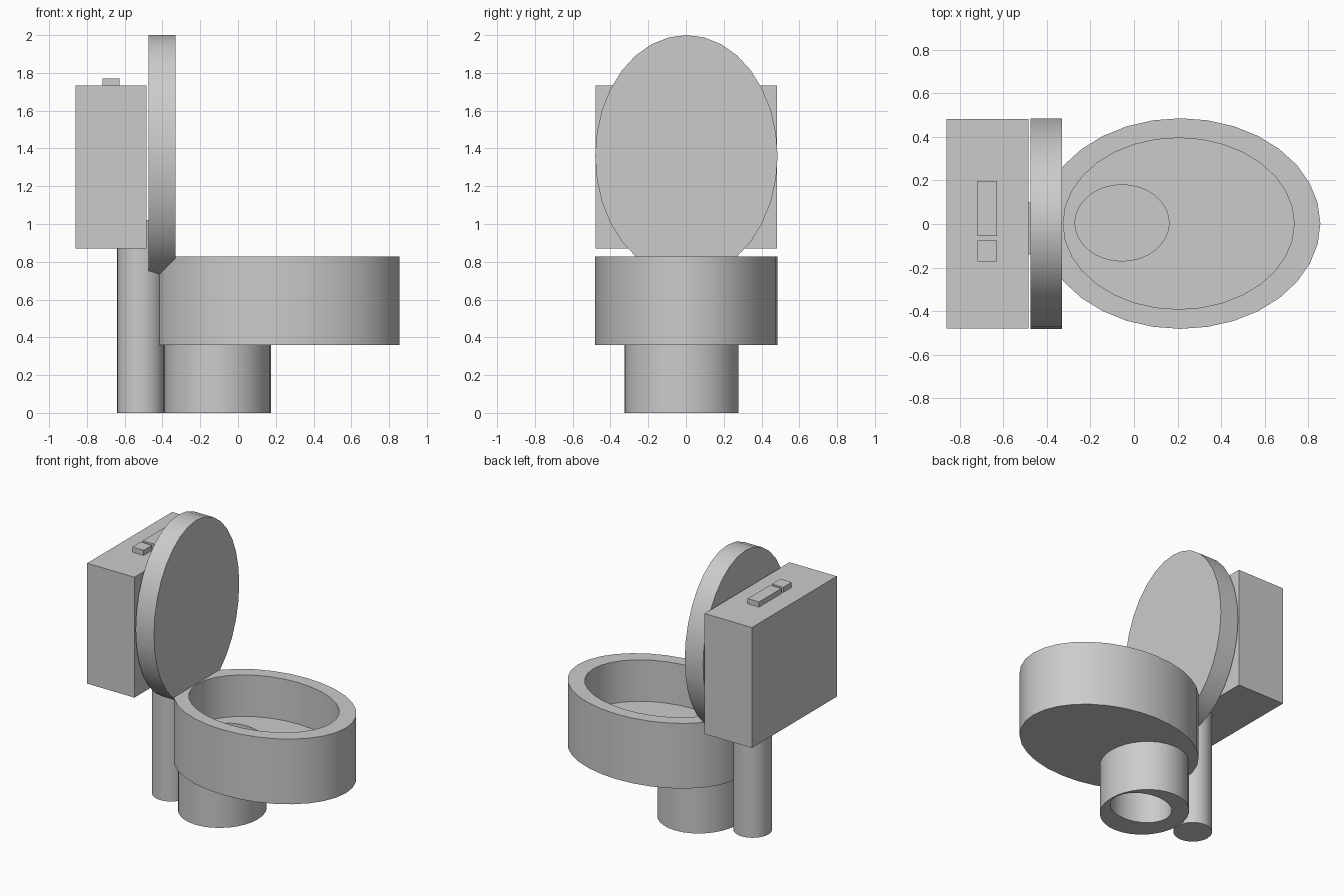
import bpy, bmesh, math

if "Cube" in bpy.data.objects:
    bpy.data.objects.remove(bpy.data.objects["Cube"])

SIDES = 32


def finish(name, bm):
    bmesh.ops.recalc_face_normals(bm, faces=bm.faces)
    mesh = bpy.data.meshes.new(name)
    bm.to_mesh(mesh)
    bm.free()
    obj = bpy.data.objects.new(name, mesh)
    bpy.context.collection.objects.link(obj)
    return obj


def loft(name, rings, axis="z"):
    """Skin ellipses (centre a, centre b, radius a, radius b, height), capped at both ends."""
    bm = bmesh.new()
    loops = []
    for ca, cb, ra, rb, h in rings:
        loop = []
        for i in range(SIDES):
            t = 2 * math.pi * i / SIDES
            a, b = ca + ra * math.cos(t), cb + rb * math.sin(t)
            loop.append(bm.verts.new((a, b, h) if axis == "z" else (h, a, b)))
        loops.append(loop)
    for lo, hi in zip(loops, loops[1:]):
        for i in range(SIDES):
            j = (i + 1) % SIDES
            bm.faces.new((lo[i], lo[j], hi[j], hi[i]))
    bm.faces.new(loops[0])
    bm.faces.new(loops[-1])
    obj = finish(name, bm)
    bpy.ops.object.select_all(action="DESELECT")
    obj.select_set(True)
    bpy.context.view_layer.objects.active = obj
    bpy.ops.object.shade_smooth_by_angle(angle=math.radians(35))
    return obj


def box(name, lo, hi):
    bm = bmesh.new()
    bmesh.ops.create_cube(bm, size=1)
    for v in bm.verts:
        v.co = [(l + h) / 2 + c * (h - l) for l, h, c in zip(lo, hi, v.co)]
    return finish(name, bm)


# Bowl: outer wall, flat rim, inner wall, floor and drain recess
outer = (0.213, 0.002, 0.642, 0.483)
inner = (0.205, 0.002, 0.53, 0.393)
drain = (-0.055, 0.005, 0.216, 0.175)
loft("bowl", [(*outer, 0.36), (*outer, 0.827), (*inner, 0.827),
              (*inner, 0.53), (*drain, 0.53), (*drain, 0.38)])

# Pedestal with an opening in its underside
foot = (-0.108, -0.023, 0.282, 0.302)
loft("pedestal", [(*drain, 0.355), (*drain, 0), (*foot, 0), (*foot, 0.36)])

# Water pipe up to the tank
pipe = (-0.515, -0.02, 0.125, 0.125)
loft("water_pipe", [(*pipe, 0), (*pipe, 1.02)])

# Raised lid
lid = (0.002, 1.36, 0.483, 0.64)
loft("lid", [(*lid, -0.475), (*lid, -0.33)], axis="x")

# Tank and its two flush buttons
box("tank", (-0.86, -0.48, 0.87), (-0.485, 0.482, 1.733))
box("large_flush_button", (-0.718, -0.055, 1.72), (-0.628, 0.198, 1.77))
box("small_flush_button", (-0.718, -0.172, 1.72), (-0.628, -0.076, 1.77))
